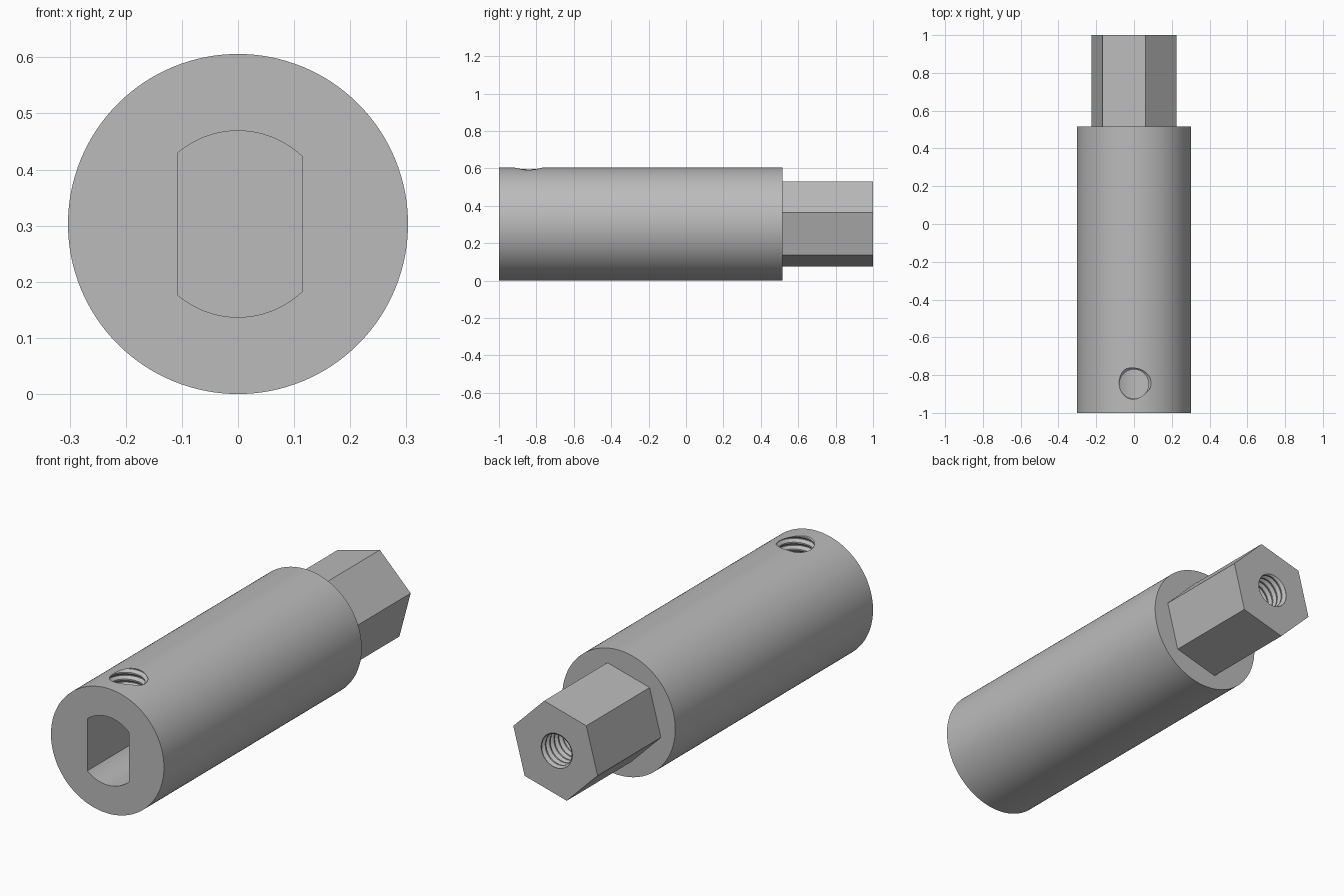
import bpy, bmesh, math
from mathutils import Matrix

cube = bpy.data.objects.get("Cube")
if cube:
    bpy.data.objects.remove(cube, do_unlink=True)

AXIS_Z = 0.303          # height of the shaft centre line
PITCH = 0.033           # thread pitch

steel = bpy.data.materials.new("grey steel")
steel.use_nodes = True
steel.diffuse_color = (0.5, 0.5, 0.5, 1)
steel.node_tree.nodes["Principled BSDF"].inputs["Base Color"].default_value = (0.5, 0.5, 0.5, 1)


def finish(bm, name):
    bmesh.ops.recalc_face_normals(bm, faces=bm.faces[:])
    mesh = bpy.data.meshes.new(name)
    bm.to_mesh(mesh)
    bm.free()
    mesh.materials.append(steel)
    obj = bpy.data.objects.new(name, mesh)
    bpy.context.collection.objects.link(obj)
    return obj


def prism(name, profile, y0, y1):
    """Extrude an (x, z) outline, centred on the shaft axis, along y."""
    bm = bmesh.new()
    rings = [[bm.verts.new((x, y, AXIS_Z + z)) for x, z in profile] for y in (y0, y1)]
    bm.faces.new(rings[0])
    bm.faces.new(rings[1])
    n = len(profile)
    for i in range(n):
        k = (i + 1) % n
        bm.faces.new((rings[0][i], rings[0][k], rings[1][k], rings[1][i]))
    return finish(bm, name)


def arc(radius, start, end, count):
    step = (end - start) / count
    return [(radius * math.cos(start + i * step), radius * math.sin(start + i * step))
            for i in range(count + 1)]


def thread(name, length, matrix, sides=32):
    """Solid screw with a helical V thread, starting at the origin along +z."""
    # one pitch of the thread: (fraction of pitch, radius)
    tooth = [(0, 0.077), (0.2, 0.077), (0.55, 0.091), (0.65, 0.091)]
    p = len(tooth)
    rows = p * int(length / PITCH)
    bm = bmesh.new()
    cols = []
    for i in range(sides):
        a = math.tau * i / sides
        count = rows + (p if i == 0 else 0)
        col = []
        for j in range(count + 1):
            frac, r = tooth[j % p]
            z = (j // p + frac + i / sides) * PITCH
            col.append(bm.verts.new((r * math.cos(a), r * math.sin(a), z)))
        cols.append(col)
    # the last column closes onto the first one, a full pitch higher
    wrapped = cols + [cols[0][p:]]
    for i in range(sides):
        for j in range(rows):
            bm.faces.new((wrapped[i][j], wrapped[i + 1][j],
                          wrapped[i + 1][j + 1], wrapped[i][j + 1]))
    # end caps fan out from a centre point
    for row in (0, rows):
        rim = [c[row] for c in cols] + [cols[0][row + k] for k in range(p, 0, -1)]
        hub = bm.verts.new((0, 0, (row / p + 0.5) * PITCH))
        for v, w in zip(rim, rim[1:] + rim[:1]):
            bm.faces.new((v, w, hub))
    bm.transform(matrix)
    return finish(bm, name)


def combine(target, tool, operation):
    mod = target.modifiers.new(operation.title(), 'BOOLEAN')
    mod.operation = operation
    mod.solver = 'EXACT'
    mod.object = tool
    bpy.context.view_layer.objects.active = target
    bpy.ops.object.modifier_apply(modifier=mod.name)
    bpy.data.objects.remove(tool, do_unlink=True)


# round body with the hex drive on its back end
body = prism("shaft_adapter", arc(0.303, 0, math.tau, 128)[:-1], -1, 0.515)
turn = math.radians(15)
hex_drive = prism("hex_drive", arc(0.234, turn, turn + math.tau, 6)[:-1], 0.45, 1)
combine(body, hex_drive, 'UNION')

# blind shaft socket with two flats
right, left, bore = 0.115, -0.108, 0.166
upper = arc(bore, math.acos(right / bore), math.acos(left / bore), 28)
socket = prism("socket_cutter", upper + [(x, -z) for x, z in reversed(upper)], -1.1, -0.25)
combine(body, socket, 'DIFFERENCE')

# threaded set screw hole from the top into the socket
set_screw = thread("set_screw_cutter", 0.34, Matrix.Translation((0, -0.847, 0.34)))
combine(body, set_screw, 'DIFFERENCE')

# threaded blind hole in the hex end
end_thread = thread("end_thread_cutter", 0.56,
                    Matrix.Translation((0, 0.5, AXIS_Z)) @ Matrix.Rotation(-math.pi / 2, 4, 'X'))
combine(body, end_thread, 'DIFFERENCE')

# smooth round walls, crisp edges
bpy.ops.object.select_all(action='DESELECT')
body.select_set(True)
bpy.context.view_layer.objects.active = body
bpy.ops.object.shade_smooth_by_angle(angle=math.radians(25))
